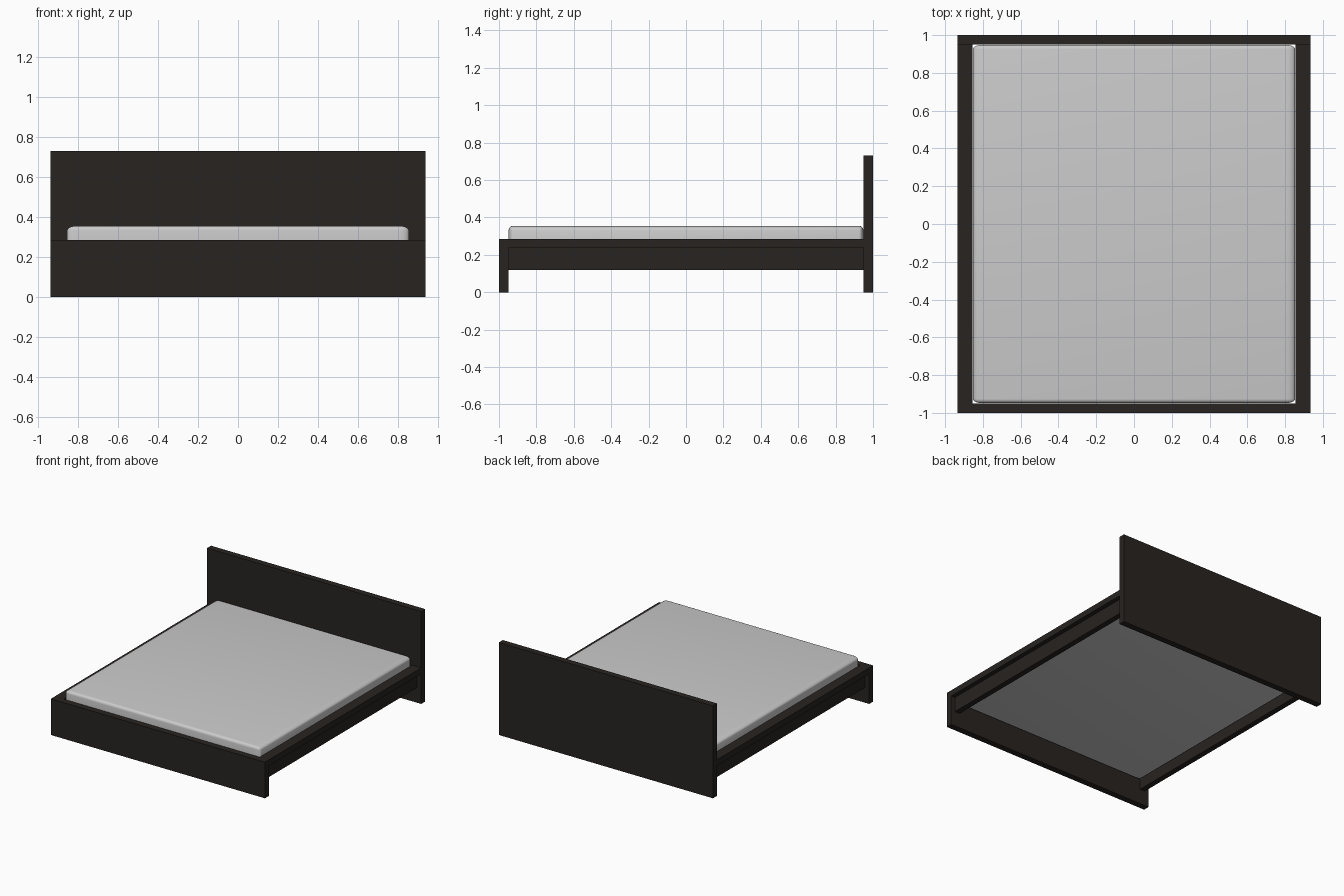
import bpy, bmesh

if "Cube" in bpy.data.objects:
    bpy.data.objects.remove(bpy.data.objects["Cube"])

dark = bpy.data.materials.new("dark_wood")
dark.diffuse_color = (0.021, 0.017, 0.015, 1)
dark.use_nodes = True
dark.node_tree.nodes["Principled BSDF"].inputs["Base Color"].default_value = dark.diffuse_color


def box(name, lo, hi, mat=None):
    """Axis-aligned box between two corners."""
    mesh = bpy.data.meshes.new(name)
    bm = bmesh.new()
    bmesh.ops.create_cube(bm, size=1)
    for v in bm.verts:
        v.co = [(a + b) / 2 + c * (b - a) for a, b, c in zip(lo, hi, v.co)]
    bm.to_mesh(mesh)
    bm.free()
    if mat:
        mesh.materials.append(mat)
    ob = bpy.data.objects.new(name, mesh)
    bpy.context.collection.objects.link(ob)
    return ob


W = 0.935   # half width of the frame
T = 0.95    # inner face of head and foot boards

# End boards
box("headboard", (-W, T, 0), (W, 1, 0.73), dark)
box("footboard", (-W, -1, 0), (W, -T, 0.285), dark)

# Side rails: an upright plank under a wider flat cap
for side, s in (("left", -1), ("right", 1)):
    def span(a, b):
        return sorted((s * a, s * b))
    x0, x1 = span(0.855, 0.90)
    box(side + "_rail", (x0, -T, 0.12), (x1, T, 0.237), dark)
    x0, x1 = span(0.855, W)
    box(side + "_rail_cap", (x0, -T, 0.237), (x1, T, 0.285), dark)

# Mattress: rounded block, stretched sideways so its side rounding is wider
RX, R = 0.045, 0.022
stretch = RX / R
half_x = 0.853 / stretch
mattress = box("mattress", (-half_x, -0.948, 0.19), (half_x, 0.948, 0.355))
bm = bmesh.new()
bm.from_mesh(mattress.data)
bmesh.ops.bevel(bm, geom=bm.edges[:], offset=R, segments=5, profile=0.5,
                affect='EDGES')
for v in bm.verts:
    v.co.x *= stretch
bm.to_mesh(mattress.data)
bm.free()
bpy.context.view_layer.objects.active = mattress
mattress.select_set(True)
bpy.ops.object.shade_smooth_by_angle()
